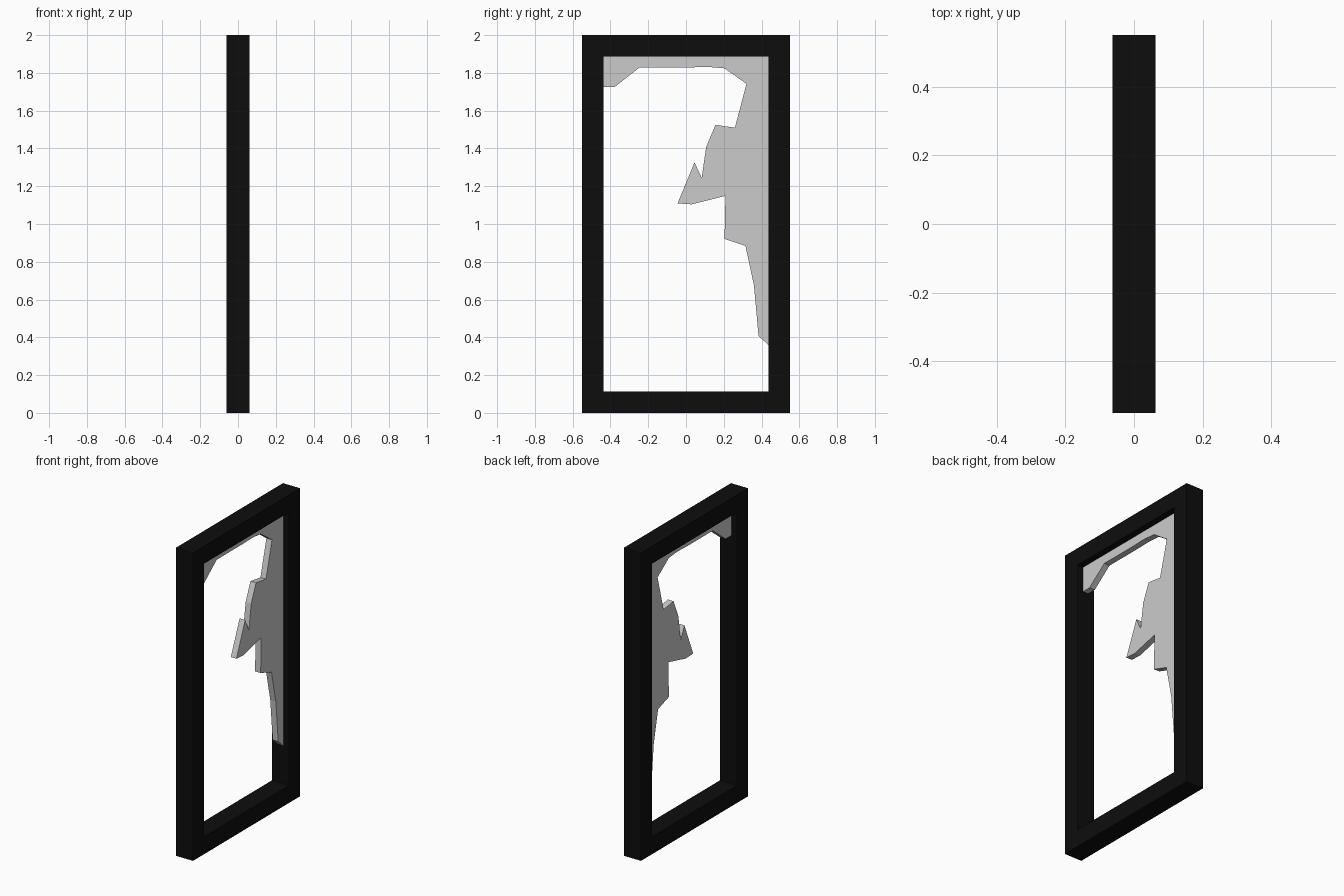
import bpy, bmesh

if "Cube" in bpy.data.objects:
    bpy.data.objects.remove(bpy.data.objects["Cube"])


def make_object(name, bm):
    bmesh.ops.recalc_face_normals(bm, faces=bm.faces[:])
    mesh = bpy.data.meshes.new(name)
    bm.to_mesh(mesh)
    bm.free()
    obj = bpy.data.objects.new(name, mesh)
    bpy.context.collection.objects.link(obj)
    return obj


def rectangle(half_width, bottom, top):
    return [(-half_width, bottom), (half_width, bottom),
            (half_width, top), (-half_width, top)]


OPEN_Y, OPEN_Z0, OPEN_Z1 = 0.436, 0.113, 1.887

# Frame: rectangular section swept around the opening as one closed ring
FRAME_X = 0.062
bm = bmesh.new()
outer = rectangle(0.55, 0.0, 2.0)
inner = rectangle(OPEN_Y, OPEN_Z0, OPEN_Z1)
loops = [[bm.verts.new((x, y, z)) for y, z in outline]
         for x, outline in ((-FRAME_X, outer), (FRAME_X, outer),
                            (FRAME_X, inner), (-FRAME_X, inner))]
for a, b in zip(loops, loops[1:] + loops[:1]):
    for i in range(4):
        j = (i + 1) % 4
        bm.faces.new((a[i], a[j], b[j], b[i]))
frame = make_object("frame", bm)
black = bpy.data.materials.new("black")
black.diffuse_color = (0.004, 0.004, 0.004, 1)
black.use_nodes = True
black.node_tree.nodes["Principled BSDF"].inputs["Base Color"].default_value = black.diffuse_color
frame.data.materials.append(black)

# Broken pane: jagged outline in the opening, extruded through its thickness
GLASS_X = 0.02
shard = [(-OPEN_Y, OPEN_Z1), (-OPEN_Y, 1.725), (-0.378, 1.725), (-0.246, 1.829),
         (0.02, 1.829), (0.114, 1.832), (0.204, 1.824), (0.32, 1.742),
         (0.259, 1.51), (0.156, 1.525), (0.107, 1.409), (0.083, 1.245),
         (0.045, 1.326), (-0.045, 1.109), (0.03, 1.104), (0.209, 1.149),
         (0.204, 0.921), (0.315, 0.884), (0.36, 0.673), (0.384, 0.407),
         (OPEN_Y, 0.36), (OPEN_Y, OPEN_Z1)]
bm = bmesh.new()
face = bm.faces.new([bm.verts.new((-GLASS_X, y, z)) for y, z in shard])
extruded = bmesh.ops.extrude_face_region(bm, geom=[face], use_keep_orig=True)
moved = [g for g in extruded["geom"] if isinstance(g, bmesh.types.BMVert)]
bmesh.ops.translate(bm, verts=moved, vec=(2 * GLASS_X, 0, 0))
make_object("broken_glass", bm)
